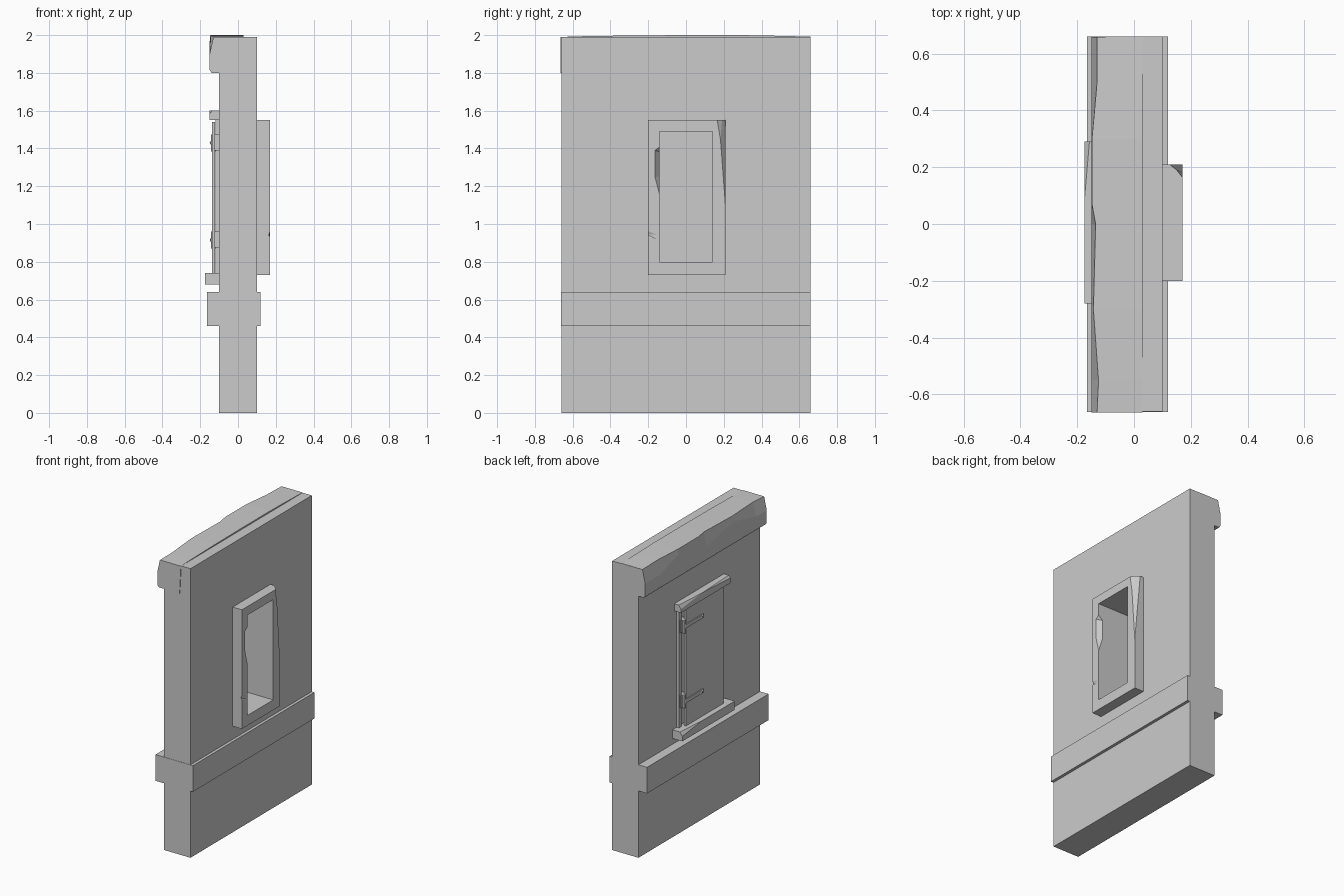
import bpy, bmesh
from mathutils import Vector

cube = bpy.data.objects.get("Cube")
if cube:
    bpy.data.objects.remove(cube, do_unlink=True)

stone = bpy.data.materials.new("plain grey")
stone.use_nodes = True
GREY = (0.6, 0.6, 0.6, 1)
stone.diffuse_color = GREY
stone.node_tree.nodes["Principled BSDF"].inputs["Base Color"].default_value = GREY


def finish(name, bm):
    bmesh.ops.recalc_face_normals(bm, faces=bm.faces)
    mesh = bpy.data.meshes.new(name)
    bm.to_mesh(mesh)
    bm.free()
    mesh.materials.append(stone)
    ob = bpy.data.objects.new(name, mesh)
    bpy.context.collection.objects.link(ob)
    return ob


def box(name, x, y, z, chips=()):
    """Box from ranges; each chip is three points of a plane that slices a corner off."""
    bm = bmesh.new()
    bmesh.ops.create_cube(bm, size=1)
    mid = Vector([(r[0] + r[1]) / 2 for r in (x, y, z)])
    for v in bm.verts:
        v.co = Vector([c * (r[1] - r[0]) for c, r in zip(v.co, (x, y, z))]) + mid
    for a, b, c in chips:
        a, b, c = Vector(a), Vector(b), Vector(c)
        n = (b - a).cross(c - a)
        if n.dot(mid - a) > 0:
            n = -n
        bmesh.ops.bisect_plane(bm, geom=bm.verts[:] + bm.edges[:] + bm.faces[:],
                               plane_co=a, plane_no=n, clear_outer=True)
        bmesh.ops.holes_fill(bm, edges=[e for e in bm.edges if e.is_boundary], sides=0)
    return finish(name, bm)


def hull(name, points):
    bm = bmesh.new()
    for p in points:
        bm.verts.new(p)
    bmesh.ops.convex_hull(bm, input=bm.verts[:])
    return finish(name, bm)


def carve(ob, cutter):
    cutter.hide_render = True
    mod = ob.modifiers.new("carve", 'BOOLEAN')
    mod.operation = 'DIFFERENCE'
    mod.solver = 'EXACT'
    mod.object = cutter
    bpy.context.view_layer.objects.active = ob
    bpy.ops.object.modifier_apply(modifier=mod.name)
    bpy.data.objects.remove(cutter, do_unlink=True)


OPEN_Y, OPEN_Z = (-0.14, 0.14), (0.8, 1.49)

# Wall with a window opening right through it
wall = box("wall", (-0.1, 0.1), (-0.66, 0.66), (0, 1.99))
carve(wall, box("opening_cutter", (-0.3, 0.3), OPEN_Y, OPEN_Z))

# Horizontal band around the lower wall
box("wall_band", (-0.165, 0.12), (-0.662, 0.66), (0.46, 0.64))

# Window surround with a sliced corner and worn edges
frame = box("window_surround", (0.1, 0.17), (-0.2, 0.21), (0.73, 1.55),
            [((0.17, 0.165, 1.55), (0.135, 0.21, 1.55), (0.17, 0.19, 1.4)),
             ((0.17, 0.186, 1.4), (0.17, 0.21, 1.08), (0.14, 0.21, 1.4))])
carve(frame, box("frame_cutter", (0.0, 0.3), OPEN_Y, OPEN_Z))
edge = [(-0.14, 1.41), (-0.166, 1.39), (-0.166, 1.25), (-0.14, 1.15)]
carve(frame, hull("edge_cutter",
                  [(0.172, y, z) for y, z in edge] + [(0.172, -0.12, z) for y, z in edge]
                  + [(0.135, -0.137, 1.38), (0.135, -0.137, 1.25)]))
carve(frame, hull("nick_cutter",
                  [(0.172, -0.21, 0.97), (0.172, -0.21, 0.93), (0.162, -0.21, 0.945),
                   (0.172, -0.145, 0.945), (0.172, -0.145, 0.915)]))

# Worn coping along the top: sections lofted along the wall
sections = [(-0.664, -0.13, 1.99), (-0.55, -0.125, 1.994), (-0.3, -0.143, 1.998),
            (0, -0.135, 2), (0.07, -0.148, 2), (0.3, -0.148, 2),
            (0.5, -0.13, 1.996), (0.659, -0.13, 1.992)]
bm = bmesh.new()
rings = []
for y, x_top, z_top in sections:
    profile = [(0.02, 1.8), (-0.14, 1.8), (-0.15, 1.815), (-0.15, 1.9 if x_top > -0.14 else 1.96),
               (x_top, z_top), (0.03, z_top)]
    rings.append([bm.verts.new((x, y, z)) for x, z in profile])
for a, b in zip(rings, rings[1:]):
    for i in range(len(a)):
        j = (i + 1) % len(a)
        bm.faces.new((a[i], a[j], b[j], b[i]))
bm.faces.new(rings[0])
bm.faces.new(rings[-1])
coping = finish("coping", bm)
# Keep the coping out of the window-side half of the wall
carve(coping, box("coping_trim", (-0.1, 0.2), (-0.65, 0.7), (1.7, 1.985)))

# Lintel and sill around the shutter
box("shutter_lintel", (-0.15, -0.1), (-0.27, 0.27), (1.55, 1.6),
    [((-0.15, 0.05, 1.6), (-0.135, 0.27, 1.6), (-0.15, 0.27, 1.575)),
     ((-0.15, 0.02, 1.6), (-0.136, -0.27, 1.6), (-0.15, -0.27, 1.585))])
box("shutter_sill", (-0.175, -0.1), (-0.28, 0.29), (0.68, 0.74),
    [((-0.175, 0.08, 0.74), (-0.157, 0.29, 0.74), (-0.175, 0.29, 0.715))])

# Shutter board standing off the wall, with a hinge post beside it
box("shutter", (-0.137, -0.123), (-0.21, 0.197), (0.74, 1.54))
box("hinge_post", (-0.118, -0.1), (0.215, 0.245), (0.74, 1.55))

# Hinges: bracket, knuckle, strap and rivet
for label, z in (("upper", 1.43), ("lower", 0.915)):
    box(label + "_hinge_bracket", (-0.123, -0.1), (0.18, 0.235), (z - 0.04, z + 0.045))
    box(label + "_hinge_strap", (-0.143, -0.137), (0.01, 0.21), (z - 0.013, z + 0.013))
    bpy.ops.mesh.primitive_cylinder_add(vertices=8, radius=0.012, depth=0.09,
                                        location=(-0.13, 0.21, z))
    knuckle = bpy.context.object
    knuckle.name = label + "_hinge_knuckle"
    knuckle.data.materials.append(stone)
    hull(label + "_hinge_rivet", [(-0.15, 0.03, z)] +
         [(-0.142, 0.03 + dy, z + dz) for dy in (-0.014, 0.014) for dz in (-0.014, 0.014)])
